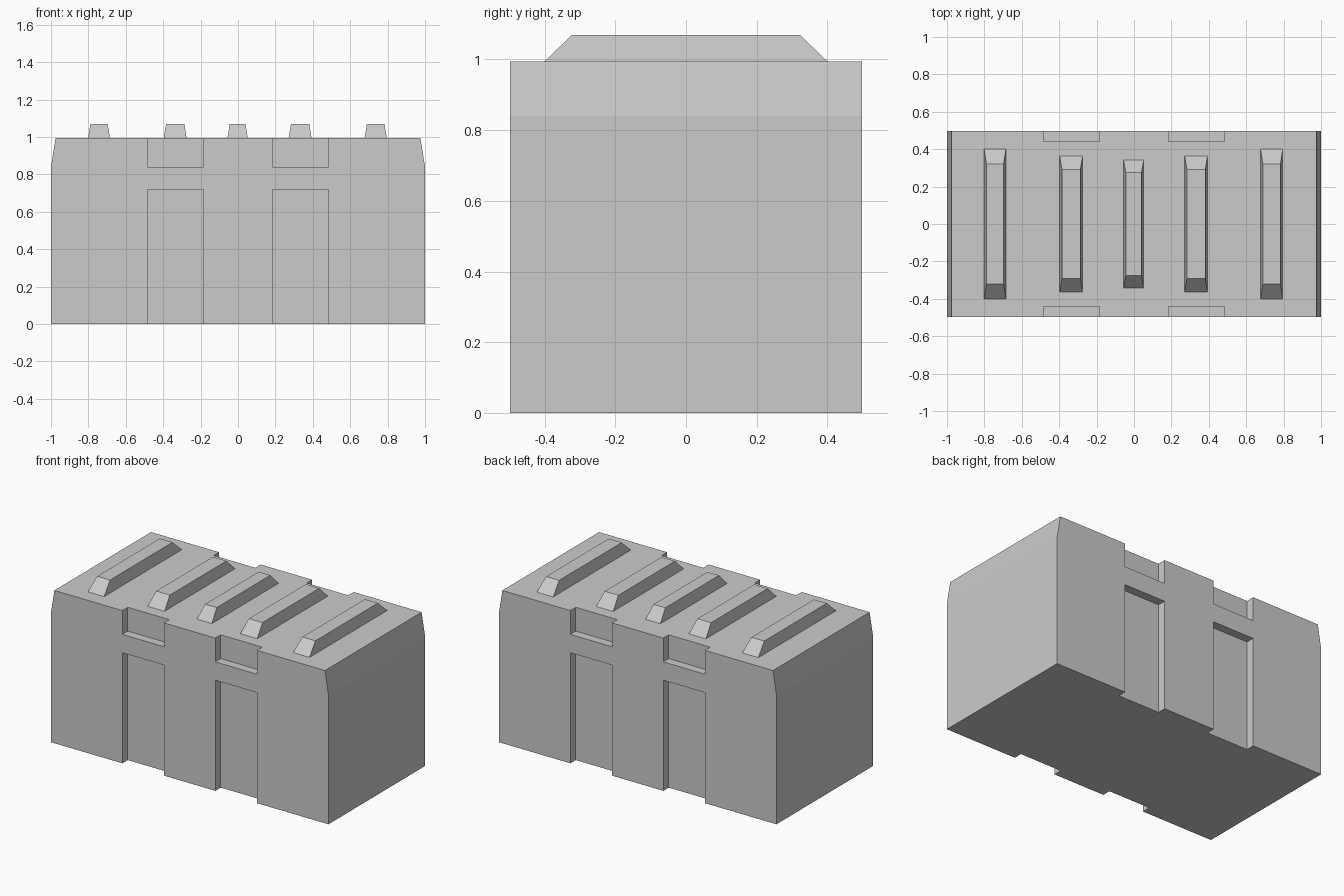
import bpy, bmesh

if "Cube" in bpy.data.objects:
    bpy.data.objects.remove(bpy.data.objects["Cube"])


def add_object(name, bm):
    bmesh.ops.recalc_face_normals(bm, faces=bm.faces)
    mesh = bpy.data.meshes.new(name)
    bm.to_mesh(mesh)
    bm.free()
    obj = bpy.data.objects.new(name, mesh)
    bpy.context.collection.objects.link(obj)
    return obj


def frustum(bm, cx, z0, z1, base, top, cy=0):
    """Box whose half sizes (x, y) change from base to top."""
    verts = bmesh.ops.create_cube(bm, size=2)["verts"]
    for v in verts:
        hx, hy = top if v.co.z > 0 else base
        v.co = (cx + v.co.x * hx, cy + v.co.y * hy, z1 if v.co.z > 0 else z0)


# Body: end profile with inward-leaning upper edges, extruded along y
HALF_Y, TOP = 0.4975, 0.995
bm = bmesh.new()
profile = [(-1, 0), (1, 0), (1, 0.84), (0.975, TOP), (-0.975, TOP), (-1, 0.84)]
face = bm.faces.new([bm.verts.new((x, -HALF_Y, z)) for x, z in profile])
ext = bmesh.ops.extrude_face_region(bm, geom=[face])["geom"]
moved = [g for g in ext if isinstance(g, bmesh.types.BMVert)]
bmesh.ops.translate(bm, verts=moved, vec=(0, 2 * HALF_Y, 0))
body = add_object("barrier_body", bm)

# Recessed panels: tall lower and short upper notch, twice on front and back
bm = bmesh.new()
for side in (-1, 1):
    for x in (-0.335, 0.335):
        for z0, z1 in ((-0.2, 0.72), (0.84, 1.2)):
            frustum(bm, x, z0, z1, (0.15, 0.1), (0.15, 0.1), side * 0.542)
cutter = add_object("recess_cutter", bm)
cutter.hide_render = True

mod = body.modifiers.new("recesses", "BOOLEAN")
mod.operation = "DIFFERENCE"
mod.solver = "EXACT"
mod.object = cutter
bpy.context.view_layer.objects.active = body
bpy.ops.object.modifier_apply(modifier=mod.name)
bpy.data.objects.remove(cutter)

# Tapered ribs across the top: centre x, half width, half length
ribs = [(-0.743, 0.058, 0.40), (-0.336, 0.061, 0.363), (-0.002, 0.054, 0.343),
        (0.332, 0.061, 0.363), (0.736, 0.059, 0.40)]
for i, (x, w, l) in enumerate(ribs, 1):
    bm = bmesh.new()
    frustum(bm, x, TOP, 1.07, (w, l), (w - 0.012, l * 0.805))
    add_object(f"top_rib_{i}", bm)
